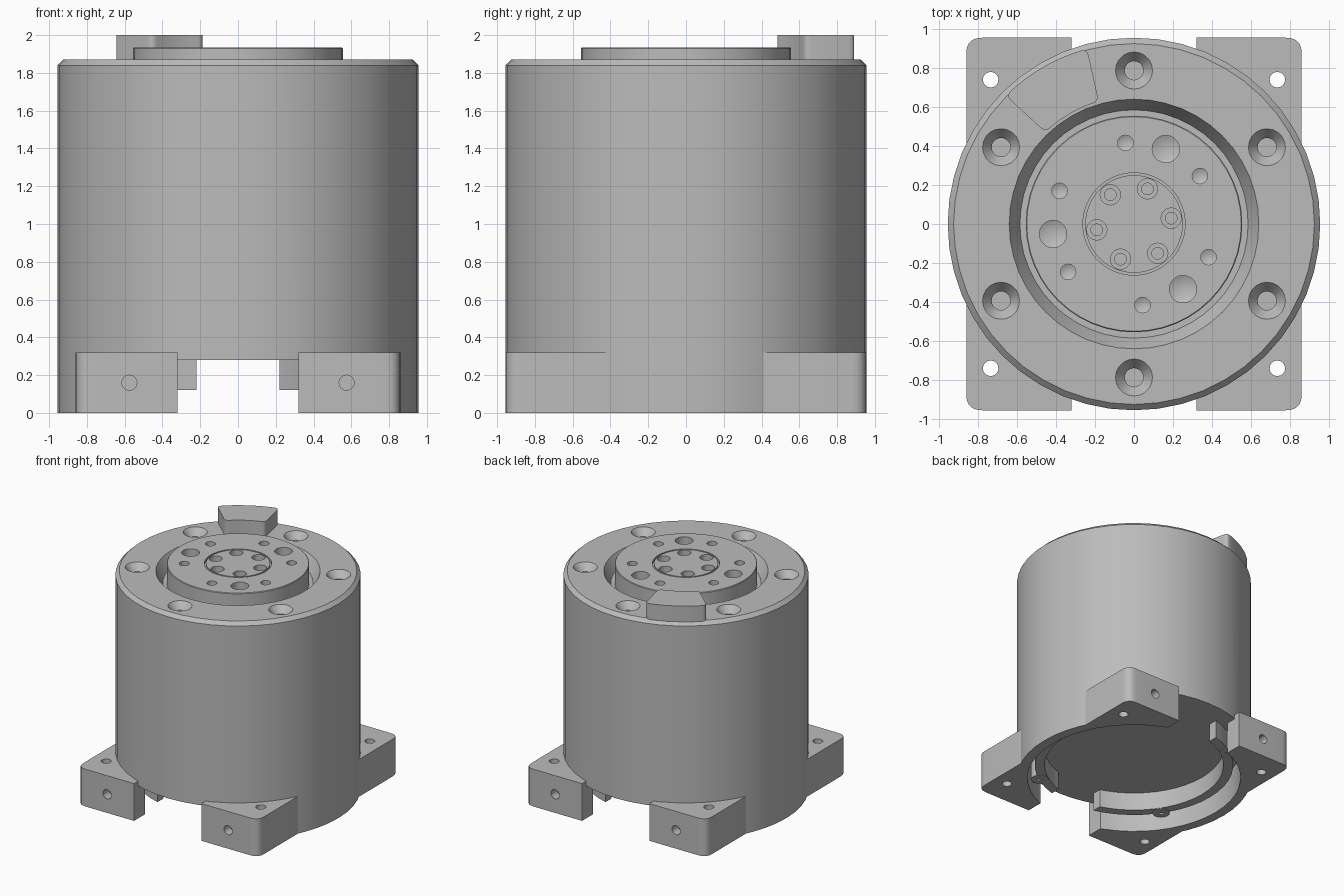
import bpy, bmesh
from math import pi, cos, sin, radians
from mathutils import Matrix, Vector

cube = bpy.data.objects.get("Cube")
if cube:
    bpy.data.objects.remove(cube, do_unlink=True)

# single metal colour
metal = bpy.data.materials.new("grey_metal")
metal.use_nodes = True
GREY = (0.5, 0.5, 0.5, 1)
metal.diffuse_color = GREY
metal.node_tree.nodes["Principled BSDF"].inputs["Base Color"].default_value = GREY


def finish(name, bm):
    bmesh.ops.recalc_face_normals(bm, faces=bm.faces[:])
    mesh = bpy.data.meshes.new(name)
    bm.to_mesh(mesh)
    bm.free()
    mesh.materials.append(metal)
    obj = bpy.data.objects.new(name, mesh)
    bpy.context.collection.objects.link(obj)
    return obj


def lathe(name, profile, segs=48, closed=False, matrix=None):
    """Revolve (radius, z) points around z."""
    bm = bmesh.new()
    verts = [bm.verts.new((r, 0, z)) for r, z in profile]
    edges = [bm.edges.new(pair) for pair in zip(verts, verts[1:])]
    if closed:
        edges.append(bm.edges.new((verts[-1], verts[0])))
    bmesh.ops.spin(bm, geom=verts + edges, cent=(0, 0, 0), axis=(0, 0, 1),
                   angle=2 * pi, steps=segs, use_merge=False)
    bmesh.ops.remove_doubles(bm, verts=bm.verts[:], dist=0.0005)
    if matrix:
        bm.transform(matrix)
    return finish(name, bm)


def prism(name, outline, z0, z1):
    """Extrude a flat outline from z0 to z1."""
    bm = bmesh.new()
    face = bm.faces.new([bm.verts.new((x, y, z0)) for x, y in outline])
    top = bmesh.ops.extrude_face_region(bm, geom=[face])["geom"]
    bmesh.ops.translate(bm, vec=(0, 0, z1 - z0),
                        verts=[v for v in top if isinstance(v, bmesh.types.BMVert)])
    return finish(name, bm)


def rect(x0, x1, y0, y1):
    return [(x0, y0), (x1, y0), (x1, y1), (x0, y1)]


def polar(r, deg):
    return r * cos(radians(deg)), r * sin(radians(deg))


def round_corner(outline, index, radius, steps=5):
    """Replace one outline corner by a smooth curve."""
    p = Vector(outline[index])
    a = p + (Vector(outline[index - 1]) - p).normalized() * radius
    b = p + (Vector(outline[(index + 1) % len(outline)]) - p).normalized() * radius
    curve = []
    for i in range(steps + 1):
        t = i / steps
        curve.append(tuple(a * (1 - t) ** 2 + p * 2 * t * (1 - t) + b * t * t))
    return outline[:index] + curve + outline[index + 1:]


def hole(x, y, top, steps, segs=20):
    """Cutter made of (radius, depth) steps sunk below a top face."""
    pts = [(0, top + 0.02), (steps[0][0], top + 0.02)]
    pts += [(r, top - d) for r, d in steps]
    if steps[-1][0] > 0:
        pts.append((0, top - steps[-1][1]))
    return lathe("cutter", pts, segs, matrix=Matrix.Translation((x, y, 0)))


def cut(obj, cutters):
    for c in cutters:
        c.hide_render = True
        mod = obj.modifiers.new("cut", 'BOOLEAN')
        mod.operation = 'DIFFERENCE'
        mod.solver = 'EXACT'
        mod.object = c
        bpy.context.view_layer.objects.active = obj
        bpy.ops.object.modifier_apply(modifier=mod.name)
        bpy.data.objects.remove(c, do_unlink=True)


def smooth(obj):
    bpy.ops.object.select_all(action='DESELECT')
    obj.select_set(True)
    bpy.context.view_layer.objects.active = obj
    bpy.ops.object.shade_smooth_by_angle(angle=radians(25))


R, CAVITY, FLOOR = 0.955, 0.87, 0.28
RIM, FACE = 1.87, 1.935
parts = []

# housing: outer wall, chamfered rim, sunken groove and hollow underside
housing = lathe("housing", [
    (0, FLOOR), (CAVITY, FLOOR), (CAVITY, 0), (R, 0), (R, 1.84), (0.925, RIM),
    (0.64, RIM), (0.585, 1.77), (0.5, 1.77), (0, 1.77)])
cutters = [prism("cutter", rect(-0.32, 0.32, -1.2, 1.2), -0.1, FLOOR)]
for k in range(6):
    x, y = polar(0.787, 90 + 60 * k)
    cutters.append(hole(x, y, RIM, [(0.095, 0), (0.048, 0.06), (0.048, 0.16)]))
cut(housing, cutters)
parts.append(housing)

# output flange with its bolt circles
flange = lathe("output_flange", [
    (0, 1.72), (0.555, 1.72), (0.555, 1.93), (0.55, FACE), (0.262, FACE),
    (0.262, 1.91), (0.25, 1.91), (0.25, FACE), (0, FACE)])
cutters = []
for k in range(6):
    x, y = polar(0.193, 9 + 60 * k)
    cutters.append(hole(x, y, FACE, [(0.052, 0), (0.052, 0.05), (0.03, 0.05), (0.03, 0.1)]))
    x, y = polar(0.418, 36 + 60 * k)
    cutters.append(hole(x, y, FACE, [(0.04, 0), (0.04, 0.1), (0, 0.12)], 16))
for k in range(3):
    x, y = polar(0.418, 67 + 120 * k)
    cutters.append(hole(x, y, FACE, [(0.07, 0), (0.07, 0.1), (0, 0.13)]))
cut(flange, cutters)
parts.append(flange)

# raised tab on the rim
arc = [polar(0.93, 105 + 30 * i / 8) for i in range(9)]
inner = [polar(0.655, 134 - 28 * i / 4) for i in range(5)]
outline = arc + inner
for i in (13, 9, 8, 0):
    if i < len(outline):
        outline = round_corner(outline, i, 0.035)
parts.append(prism("rim_tab", outline, RIM - 0.01, 2.0))

# four corner feet with vertical and horizontal screw holes
for sx, side in ((1, "left"), (-1, "right")):
    for sy, end in ((-1, "front"), (1, "back")):
        outline = round_corner(rect(0.32, 0.86, 0.3, R), 2, 0.08)
        foot = prism(f"foot_{end}_{side}", [(x * sx, y * sy) for x, y in outline], 0, 0.32)
        turn = Matrix.Translation((sx * 0.575, sy * R, 0.16)) @ Matrix.Rotation(pi / 2, 4, 'X')
        cut(foot, [
            lathe("cutter", [(0, -0.1), (CAVITY, -0.1), (CAVITY, 0.5), (0, 0.5)]),
            lathe("cutter", [(0, -0.1), (0.04, -0.1), (0.04, 0.5), (0, 0.5)], 16,
                  matrix=Matrix.Translation((sx * 0.735, sy * 0.74, 0))),
            lathe("cutter", [(0, -0.08), (0.04, -0.08), (0.04, 0.08), (0, 0.08)], 16,
                  matrix=turn)])
        parts.append(foot)

# inner retaining ring under the floor, open at front and back
ring = lathe("inner_ring", [(0.73, 0.12), (0.81, 0.12), (0.81, 0.29), (0.73, 0.29)], closed=True)
cut(ring, [prism("cutter", rect(-0.22, 0.22, -1.2, 1.2), 0, FLOOR + 0.05)])
parts.append(ring)

# screw bosses on the ring
for k in range(4):
    x, y = polar(0.8, 34 + 90 * k)
    parts.append(lathe(f"ring_boss_{k + 1}", [
        (0, 0.29), (0.07, 0.29), (0.07, 0.115), (0.025, 0.115), (0.025, 0.2), (0, 0.2)], 20,
        matrix=Matrix.Translation((x, y, 0))))

for part in parts:
    smooth(part)
